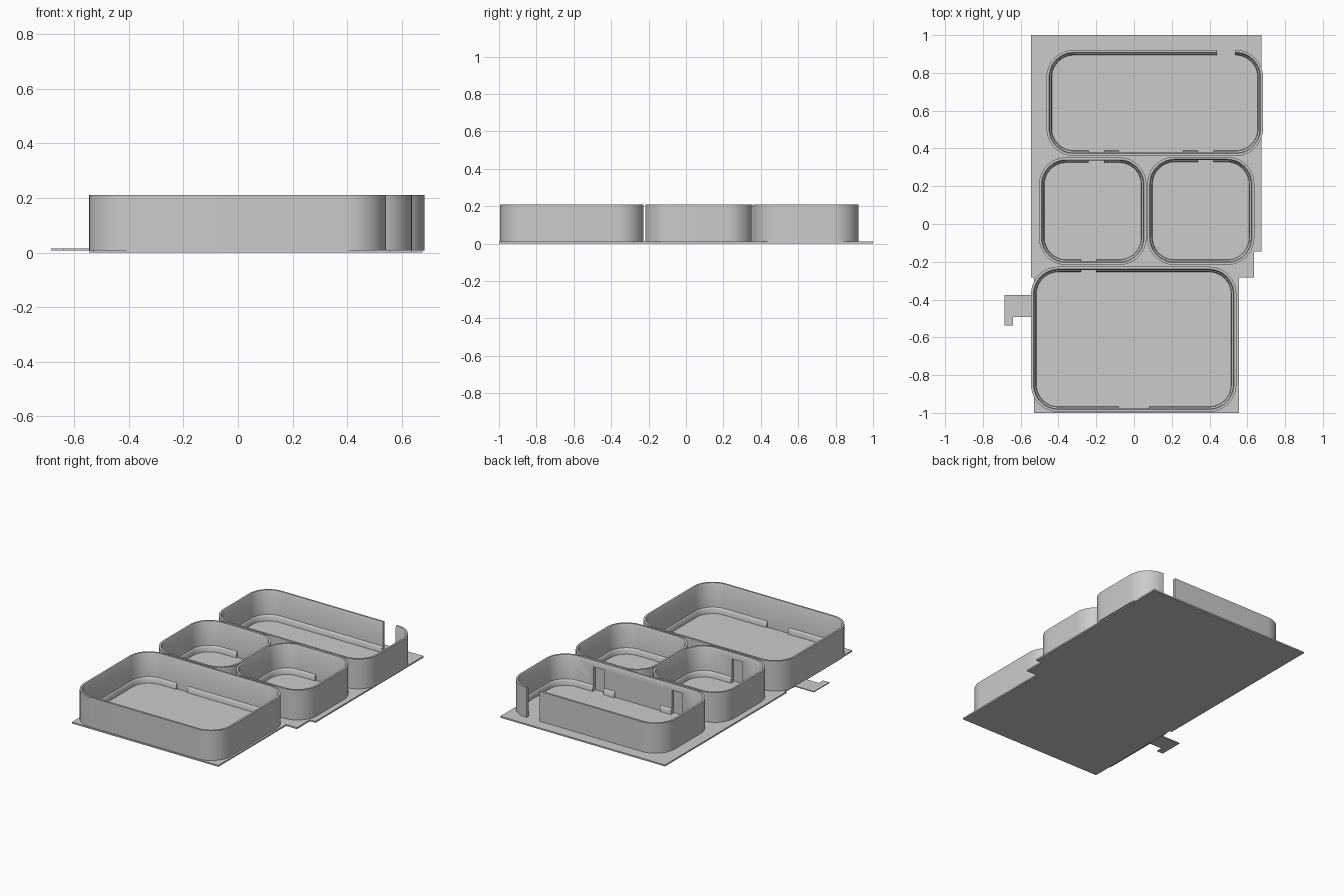
import bpy, bmesh, math

if "Cube" in bpy.data.objects:
    bpy.data.objects.remove(bpy.data.objects["Cube"])


def finish(name, bm, smooth=False):
    bmesh.ops.recalc_face_normals(bm, faces=bm.faces)
    me = bpy.data.meshes.new(name)
    bm.to_mesh(me)
    bm.free()
    ob = bpy.data.objects.new(name, me)
    bpy.context.collection.objects.link(ob)
    if smooth:
        bpy.ops.object.select_all(action='DESELECT')
        ob.select_set(True)
        bpy.context.view_layer.objects.active = ob
        bpy.ops.object.shade_smooth_by_angle(angle=math.radians(35))
    return ob


def slab(name, pts, z0, z1):
    bm = bmesh.new()
    face = bm.faces.new([bm.verts.new((x, y, z0)) for x, y in pts])
    ext = bmesh.ops.extrude_face_region(bm, geom=[face])
    for v in ext['geom']:
        if isinstance(v, bmesh.types.BMVert):
            v.co.z = z1
    return finish(name, bm)


def rounded_rect(x0, x1, y0, y1, r, inset, seg=12):
    corners = [(x1 - r, y1 - r), (x0 + r, y1 - r), (x0 + r, y0 + r), (x1 - r, y0 + r)]
    pts = []
    for k, (cx, cy) in enumerate(corners):
        for i in range(seg + 1):
            a = math.pi / 2 * (k + i / seg)
            pts.append((cx + (r - inset) * math.cos(a), cy + (r - inset) * math.sin(a)))
    return pts


def ring(name, rect, r, profile):
    """Closed profile of (inset, z) swept round a rounded rectangle."""
    bm = bmesh.new()
    loops = [[bm.verts.new((x, y, z)) for x, y in rounded_rect(*rect, r, d)]
             for d, z in profile]
    n = len(loops[0])
    for k, a in enumerate(loops):
        b = loops[(k + 1) % len(loops)]
        for i in range(n):
            j = (i + 1) % n
            bm.faces.new((a[i], a[j], b[j], b[i]))
    return finish(name, bm, True)


def cut(ob, x0, x1, y0, y1, z0=-0.05, z1=0.3):
    c = slab(ob.name + "_cutter", [(x0, y0), (x1, y0), (x1, y1), (x0, y1)], z0, z1)
    c.hide_render = True
    c.hide_set(True)
    m = ob.modifiers.new("opening", 'BOOLEAN')
    m.operation = 'DIFFERENCE'
    m.solver = 'EXACT'
    m.object = c
    bpy.context.view_layer.objects.active = ob
    bpy.ops.object.modifier_apply(modifier=m.name)
    bpy.data.objects.remove(c, do_unlink=True)


# Floor plate with stepped outline
slab("floor_plate", [(-0.545, 1), (0.675, 1), (0.675, -0.145), (0.635, -0.145),
                     (0.635, -0.283), (0.555, -0.283), (0.555, -0.995), (0.555, -1),
                     (-0.53, -1), (-0.53, -0.283), (-0.545, -0.283)], 0, 0.01)

# Small bent tab on the left
slab("side_tab", [(-0.685, -0.375), (-0.52, -0.375), (-0.52, -0.493),
                  (-0.64, -0.493), (-0.64, -0.537), (-0.685, -0.537)], 0.008, 0.014)

WALL = [(0, 0.008), (0, 0.21), (0.013, 0.21), (0.018, 0.20), (0.018, 0.008)]
SKIRT = [(0.016, 0.008), (0.016, 0.05), (0.02, 0.048), (0.026, 0.038), (0.028, 0.008)]

# name: bounds, wall openings (x0, x1, side y, top z), skirting gaps (x0, x1, side y)
ROOMS = {
    "back_room": ((-0.463, 0.683, 0.36, 0.922),
                  [(0.44, 0.535, 0.92, 0.3), (-0.24, -0.16, 0.36, 0.17), (0.34, 0.42, 0.36, 0.17)],
                  [(0.44, 0.535, 0.92), (-0.24, -0.16, 0.36), (0.34, 0.42, 0.36),
                   (-0.08, 0.26, 0.36)]),
    "left_room": ((-0.503, 0.066, -0.217, 0.353),
                  [(-0.28, -0.20, -0.217, 0.17)],
                  [(-0.24, -0.16, 0.353), (-0.28, -0.20, -0.217)]),
    "right_room": ((0.07, 0.637, -0.217, 0.356), [], [(0.34, 0.42, 0.356)]),
    "front_room": ((-0.545, 0.542, -0.995, -0.226), [],
                   [(-0.28, -0.20, -0.226), (-0.08, 0.08, -0.995)]),
}

# Walls and skirting of every room
for name, (rect, doors, gaps) in ROOMS.items():
    wall = ring(name + "_wall", rect, 0.145, WALL)
    for x0, x1, y, top in doors:
        cut(wall, x0, x1, y - 0.05, y + 0.05, -0.05, top)
    skirt = ring(name + "_skirting", rect, 0.145, SKIRT)
    for x0, x1, y in gaps:
        cut(skirt, x0, x1, y - 0.05, y + 0.05)
